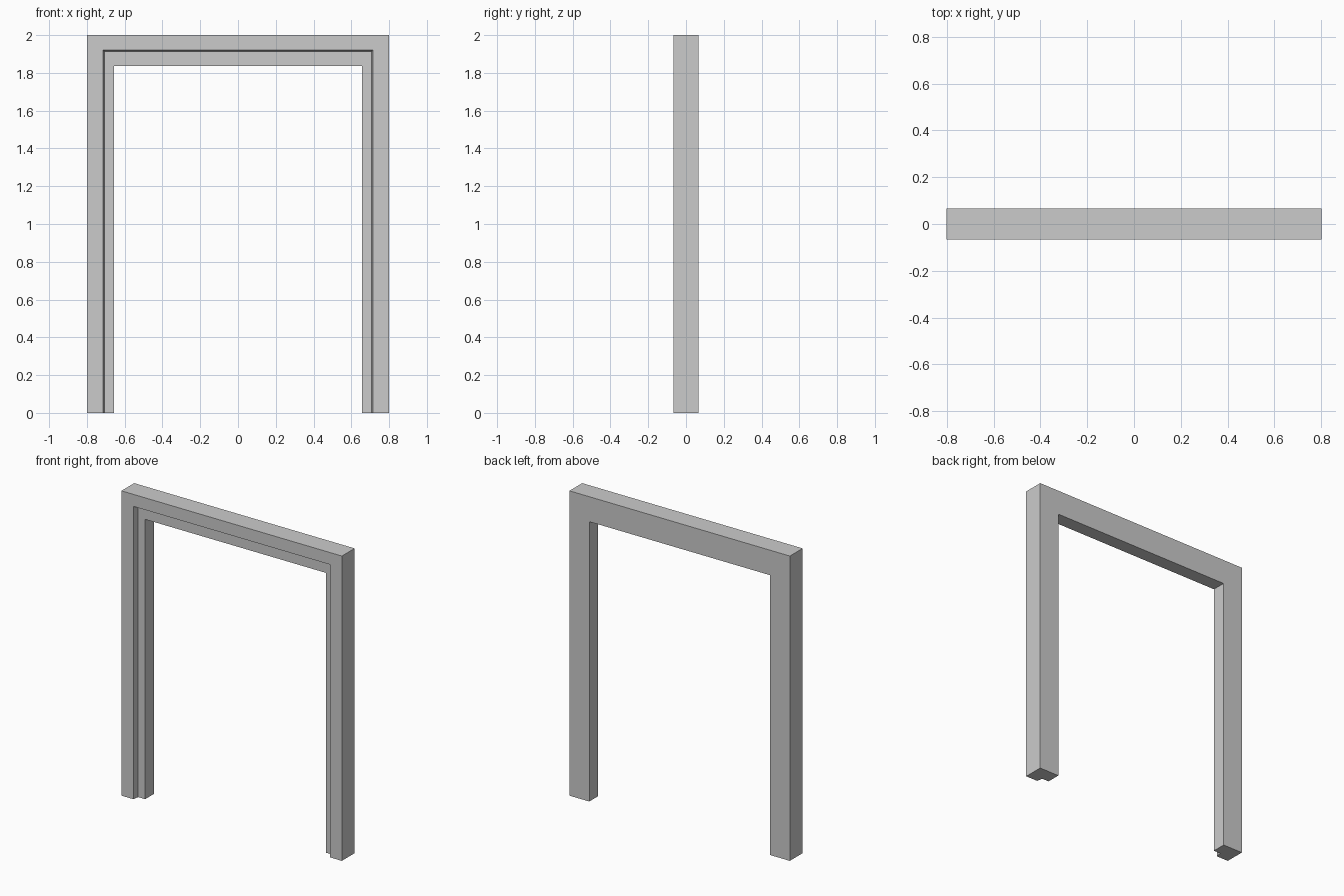
import bpy, bmesh

if "Cube" in bpy.data.objects:
    bpy.data.objects.remove(bpy.data.objects["Cube"])

# Frame cross-section: half width, height, depth; rebated lip sits behind the face
SECTION = [
    (0.80, 2.00, 0.066),     # outer back
    (0.80, 2.00, -0.066),    # outer front
    (0.714, 1.921, -0.066),  # face edge of the rebate
    (0.706, 1.912, -0.026),  # foot of the rebate
    (0.656, 1.836, -0.026),  # lip front
    (0.656, 1.836, 0.066),   # lip back
]


def sweep_frame(name):
    bm = bmesh.new()
    # Stations: left foot, left mitre, right mitre, right foot
    stations = [(-1, 0), (-1, 1), (1, 1), (1, 0)]
    rings = [[bm.verts.new((sx * w, y, top * h)) for w, h, y in SECTION]
             for sx, top in stations]
    n = len(SECTION)
    for a, b in zip(rings, rings[1:]):
        for i in range(n):
            j = (i + 1) % n
            bm.faces.new((a[i], a[j], b[j], b[i]))
    # Feet
    bm.faces.new(rings[0])
    bm.faces.new(rings[-1])
    bmesh.ops.recalc_face_normals(bm, faces=bm.faces)
    mesh = bpy.data.meshes.new(name)
    bm.to_mesh(mesh)
    bm.free()
    obj = bpy.data.objects.new(name, mesh)
    bpy.context.collection.objects.link(obj)
    return obj


# Rebated door frame
sweep_frame("door_frame")
